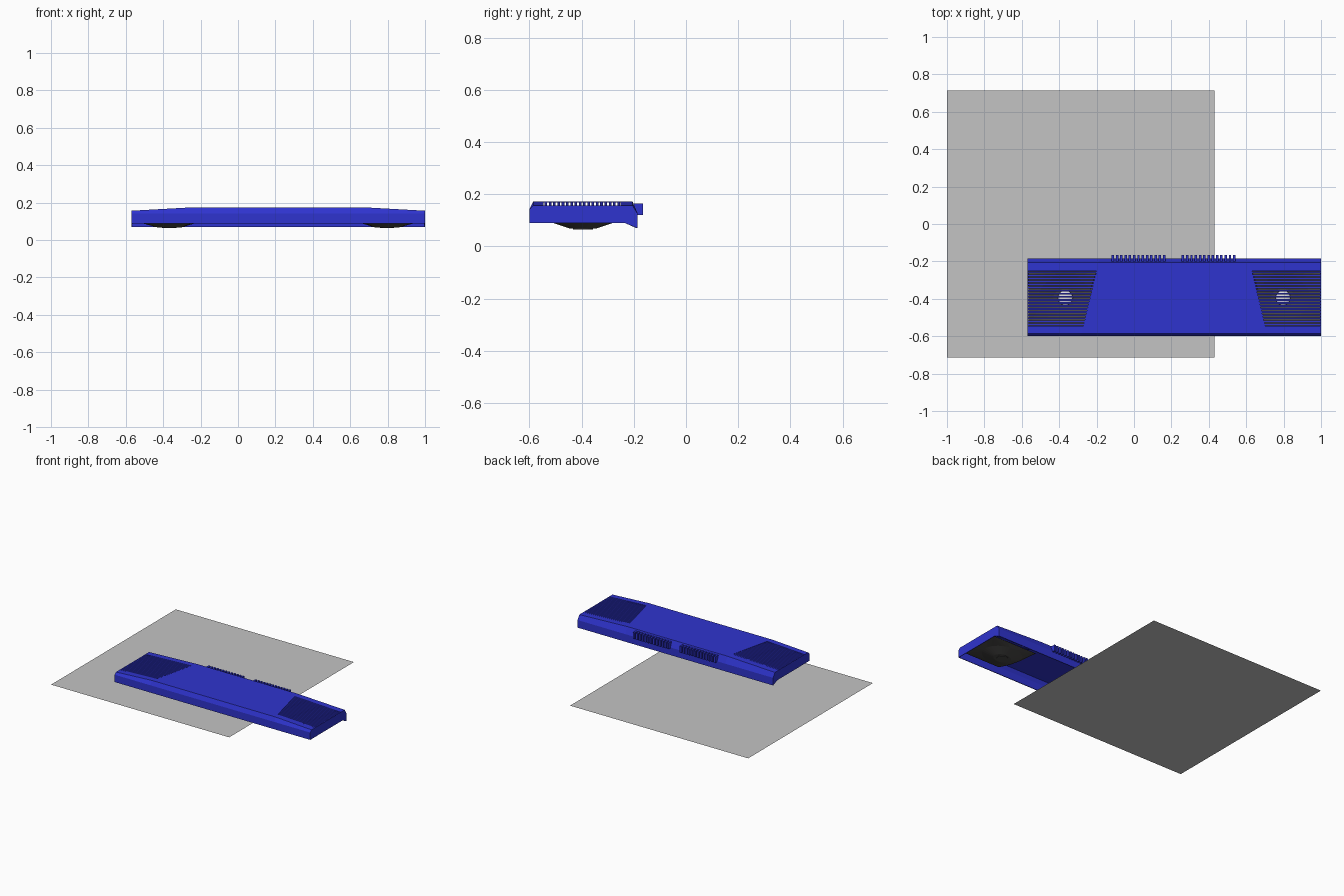
import bpy, bmesh, math

if "Cube" in bpy.data.objects:
    bpy.data.objects.remove(bpy.data.objects["Cube"])

CX = 0.215          # middle of the bar along x
END = 0.785         # half length of the bar


def material(name, rgb):
    m = bpy.data.materials.new(name)
    m.diffuse_color = (*rgb, 1)
    m.use_nodes = True
    m.node_tree.nodes["Principled BSDF"].inputs["Base Color"].default_value = m.diffuse_color
    return m


BLUE = material("blue_plastic", (0.028, 0.034, 0.62))
GREY = material("grey_board", (0.55, 0.55, 0.55))
DARK = material("dark_cone", (0.065, 0.063, 0.06))
LIGHT = material("light_dome", (0.7, 0.7, 0.72))


def finish(bm, name, mat):
    me = bpy.data.meshes.new(name)
    bm.to_mesh(me)
    bm.free()
    me.materials.append(mat)
    ob = bpy.data.objects.new(name, me)
    bpy.context.collection.objects.link(ob)
    return ob


def crease(y):
    """Half distance from the middle to the slanted crease of each wing."""
    return 0.415 - (y + 0.25) * 0.24


def top(u):
    """Height of the wing surface at half distance u."""
    return 0.173 - 0.016 * max(0, u - 0.42) / (END - 0.42)


def hexa(bm, pts):
    """Six-sided block: four bottom points, then four top points."""
    v = [bm.verts.new(p) for p in pts]
    for f in ((3, 2, 1, 0), (4, 5, 6, 7), (0, 1, 5, 4), (1, 2, 6, 5), (2, 3, 7, 6), (3, 0, 4, 7)):
        bm.faces.new([v[i] for i in f])


def box(bm, x0, x1, y0, y1, z0, z1):
    hexa(bm, [(x, y, z) for z in (z0, z1) for x, y in ((x0, y0), (x1, y0), (x1, y1), (x0, y1))])


# flat square board lying under the bar
bm = bmesh.new()
bm.faces.new([bm.verts.new(p) for p in
              ((-1, -0.715, 0), (0.43, -0.715, 0), (0.43, 0.715, 0), (-1, 0.715, 0))])
finish(bm, "base_board", GREY)

# hollow shell: one cross-section swept over ends and creases, open below and at the grilles
prof = [(-0.60, 0.09), (-0.60, 0.143), (-0.585, None), (-0.545, None),
        (-0.25, None), (-0.205, None), (-0.185, 0.125), (-0.185, 0.07)]
bm = bmesh.new()
rows = []
for s, at_end in ((-1, True), (-1, False), (1, False), (1, True)):
    row = []
    for y, z in prof:
        u = END if at_end else crease(y)
        zz = z if z is not None else (0.157 if at_end else 0.173)
        row.append(bm.verts.new((CX + s * u, y, zz)))
    rows.append(row)
mid = None
for i in range(3):
    for j in range(len(prof) - 1):
        if j == 3 and i != 1:
            continue
        f = bm.faces.new((rows[i][j], rows[i + 1][j], rows[i + 1][j + 1], rows[i][j + 1]))
        if i == 1 and j == 3:
            mid = f
for row, s in ((rows[0], -1), (rows[3], 1)):
    notch = bm.verts.new((CX + s * END, -0.235, 0.09))
    bm.faces.new(row + [notch])
bmesh.ops.recalc_face_normals(bm, faces=bm.faces)
mid.normal_update()
if mid.normal.z < 0:
    bmesh.ops.reverse_faces(bm, faces=bm.faces)
shell = finish(bm, "bar_shell", BLUE)
sol = shell.modifiers.new("wall", 'SOLIDIFY')
sol.thickness = 0.005
sol.offset = -1

# grille slats in both wings
N = 18
Y0, Y1 = -0.545, -0.25
pitch = (Y1 - Y0) / N
for s, side in ((-1, "left"), (1, "right")):
    bm = bmesh.new()
    for k in range(N):
        a = Y0 + (k + 0.2) * pitch
        b = a + pitch * 0.6
        pts = []
        for dz in (-0.02, -0.001):
            for u, y in ((END - 0.004, a), (crease(a) - 0.002, a),
                         (crease(b) - 0.002, b), (END - 0.004, b)):
                pts.append((CX + s * u, y, top(u) + dz))
        hexa(bm, pts)
    bmesh.ops.recalc_face_normals(bm, faces=bm.faces)
    finish(bm, side + "_grille_slats", BLUE)

# dished speaker cone, trapezoid rim narrowing to a round centre
SU, SY = 0.582, -0.395
SEG = 32
for s, side in ((-1, "left"), (1, "right")):
    bm = bmesh.new()
    rings = []
    for ru, ry, z in ((0.4, 0.4, 0.103), (0.145, 0.115, 0.09), (0.065, 0.048, 0.068)):
        ring = []
        for k in range(SEG):
            t = 2 * math.pi * k / SEG
            y = min(max(SY + ry * math.sin(t), Y0), Y1)
            u = min(max(SU + ru * math.cos(t), crease(y)), END - 0.005)
            ring.append(bm.verts.new((CX + s * u, y, z)))
        rings.append(ring)
    for a, b in zip(rings, rings[1:]):
        for k in range(SEG):
            n = (k + 1) % SEG
            bm.faces.new((a[k], a[n], b[n], b[k]))
    bm.faces.new(rings[-1])
    bmesh.ops.remove_doubles(bm, verts=bm.verts, dist=0.0005)
    bmesh.ops.recalc_face_normals(bm, faces=bm.faces)
    finish(bm, side + "_speaker_cone", DARK)

    # magnet disc underneath and light dust dome above
    bpy.ops.mesh.primitive_cylinder_add(vertices=24, radius=0.038, depth=0.004,
                                        location=(CX + s * SU, SY, 0.0675))
    ob = bpy.context.object
    ob.name = side + "_speaker_magnet"
    ob.data.materials.append(DARK)
    bpy.ops.mesh.primitive_uv_sphere_add(segments=24, ring_count=12, radius=0.04,
                                         location=(CX + s * SU, SY, 0.086))
    ob = bpy.context.object
    ob.name = side + "_speaker_dome"
    ob.scale.z = 0.4
    ob.data.materials.append(LIGHT)
    bpy.ops.object.shade_smooth()

# two groups of ribs on the back wall
for name, x0 in (("left_back_ribs", -0.12), ("right_back_ribs", 0.255)):
    bm = bmesh.new()
    for k in range(13):
        x = x0 + k * 0.0229
        box(bm, x, x + 0.013, -0.2, -0.165, 0.12, 0.165)
    finish(bm, name, BLUE)
